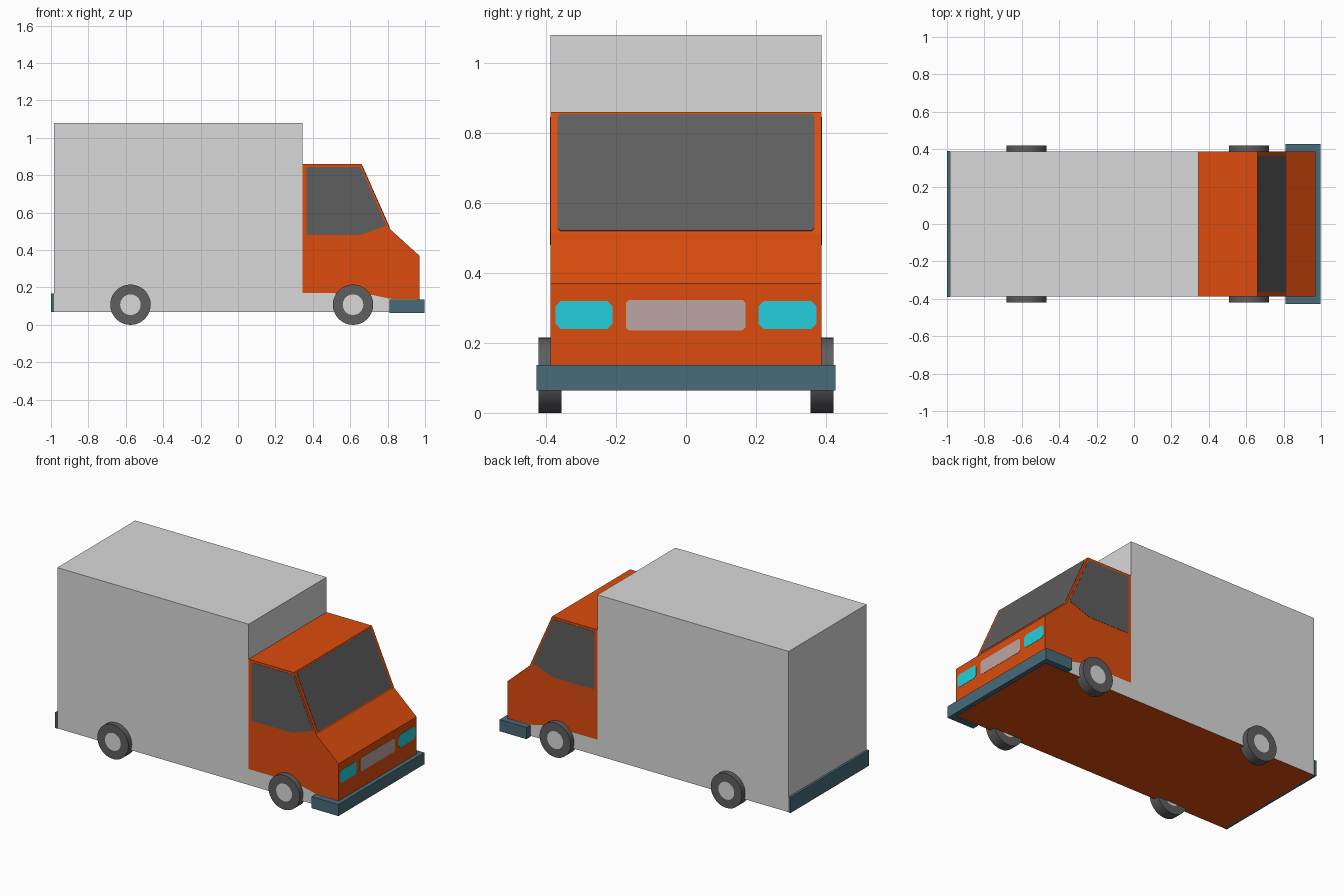
import bpy, bmesh, math
from mathutils import Vector, Matrix

if "Cube" in bpy.data.objects:
    bpy.data.objects.remove(bpy.data.objects["Cube"])


def srgb(r, g, b):
    lin = [((c / 255 + 0.055) / 1.055) ** 2.4 if c > 10 else c / 255 / 12.92 for c in (r, g, b)]
    return (*lin, 1.0)


def material(name, *rgb):
    m = bpy.data.materials.new(name)
    m.diffuse_color = srgb(*rgb)
    m.use_nodes = True
    m.node_tree.nodes["Principled BSDF"].inputs["Base Color"].default_value = m.diffuse_color
    return m


GREY = material("light_grey", 217, 217, 217)
ORANGE = material("orange", 220, 76, 13)
DARK = material("dark_grey", 94, 94, 94)
BLUE = material("slate_blue", 72, 107, 121)
CYAN = material("cyan", 36, 207, 220)
PINK = material("pinkish_grey", 187, 166, 163)
W = 0.387  # half width of the body


def finish(name, bm, *mats):
    bmesh.ops.recalc_face_normals(bm, faces=bm.faces)
    me = bpy.data.meshes.new(name)
    bm.to_mesh(me)
    bm.free()
    for m in mats:
        me.materials.append(m)
    ob = bpy.data.objects.new(name, me)
    bpy.context.collection.objects.link(ob)
    return ob


def prism(points, direction):
    """Closed solid from a 3D outline pushed along a direction."""
    bm = bmesh.new()
    face = bm.faces.new([bm.verts.new(p) for p in points])
    ext = bmesh.ops.extrude_face_region(bm, geom=[face], use_keep_orig=True)
    moved = [g for g in ext["geom"] if isinstance(g, bmesh.types.BMVert)]
    bmesh.ops.translate(bm, verts=moved, vec=direction)
    bmesh.ops.recalc_face_normals(bm, faces=bm.faces)
    return bm


def side_prism(profile):
    return prism([(x, -W, z) for x, z in profile], (0, 2 * W, 0))


def plate(name, outline, mat, cut=0.012):
    """Thin painted plate with clipped corners, centred on the surface."""
    pts = [Vector(p) for p in outline]
    n = (pts[1] - pts[0]).cross(pts[2] - pts[1]).normalized() * 0.003
    clipped = []
    for i, p in enumerate(pts):
        for q in (pts[i - 1], pts[(i + 1) % len(pts)]):
            clipped.append(p + (q - p).normalized() * cut - n / 2)
    return finish(name, prism(clipped, n), mat)


# Cargo box with the chassis strip running under the cab; orange underside
seam = [(0.97, 0.137), (0.81, 0.14), (0.72, 0.16), (0.5, 0.17), (0.345, 0.17)]
bm = side_prism([(-0.985, 0.07), (0.97, 0.07)] + seam + [(0.345, 1.08), (-0.985, 1.08)])
for f in bm.faces:
    f.material_index = int(f.normal.z < -0.9)
finish("cargo_box_and_chassis", bm, GREY, ORANGE)

# Cab, open where it meets the chassis and the box
bm = side_prism(seam + [(0.345, 0.86), (0.66, 0.86), (0.815, 0.51), (0.97, 0.37)])
hidden = [f for f in bm.faces if f.normal.z < -0.5 or f.normal.x < -0.9]
bmesh.ops.delete(bm, geom=hidden, context="FACES")
finish("cab", bm, ORANGE)

# Side windows
window = [(0.365, 0.48), (0.65, 0.48), (0.793, 0.53), (0.655, 0.845), (0.365, 0.845)]
for label, s in (("right", -1), ("left", 1)):
    plate(label + "_side_window", [(x, s * W, z) for x, z in window], DARK, 0.006)


# Windscreen on the sloping face
def slope_x(z):
    return 0.66 + (0.86 - z) / 0.35 * 0.155


plate("windscreen", [(slope_x(z), y, z) for y, z in
      ((-0.367, 0.52), (0.367, 0.52), (0.367, 0.853), (-0.367, 0.853))], DARK, 0.008)


# Headlights and grille on the nose
def nose_plate(name, y0, y1, z0, z1, mat, cut):
    plate(name, [(0.97, y0, z0), (0.97, y1, z0), (0.97, y1, z1), (0.97, y0, z1)], mat, cut)


nose_plate("right_headlight", -0.373, -0.21, 0.24, 0.32, CYAN, 0.015)
nose_plate("left_headlight", 0.207, 0.373, 0.24, 0.32, CYAN, 0.015)
nose_plate("grille", -0.172, 0.17, 0.236, 0.322, PINK, 0.008)

# Wrap-around front bumper
b = 0.427
u_shape = [(0.81, -b), (0.997, -b), (0.997, b), (0.81, b), (0.81, W), (0.968, W), (0.968, -W), (0.81, -W)]
finish("front_bumper", prism([(x, y, 0.064) for x, y in u_shape], (0, 0, 0.073)), BLUE)

# Rear bumper strip
finish("rear_bumper", prism([(-1.0, -0.39, 0.07), (-0.985, -0.39, 0.07), (-0.985, -0.39, 0.167),
                             (-1.0, -0.39, 0.167)], (0, 0.78, 0)), BLUE)

# Wheels: tyre with an inset hub face
for label, x in (("rear", -0.575), ("front", 0.615)):
    for side, s in (("right", -1), ("left", 1)):
        bm = bmesh.new()
        place = Matrix.Translation((x, s * 0.388, 0.108)) @ Matrix.Rotation(math.pi / 2, 4, "X")
        bmesh.ops.create_cone(bm, cap_ends=True, segments=32, radius1=0.108, radius2=0.108,
                              depth=0.066, matrix=place)
        caps = [f for f in bm.faces if len(f.verts) > 4]
        bmesh.ops.inset_individual(bm, faces=caps, thickness=0.053)
        for f in caps:
            f.material_index = 1
        ob = finish(f"{label}_{side}_wheel", bm, DARK, GREY)
        bpy.ops.object.select_all(action="DESELECT")
        ob.select_set(True)
        bpy.context.view_layer.objects.active = ob
        bpy.ops.object.shade_smooth_by_angle(angle=math.radians(40))
